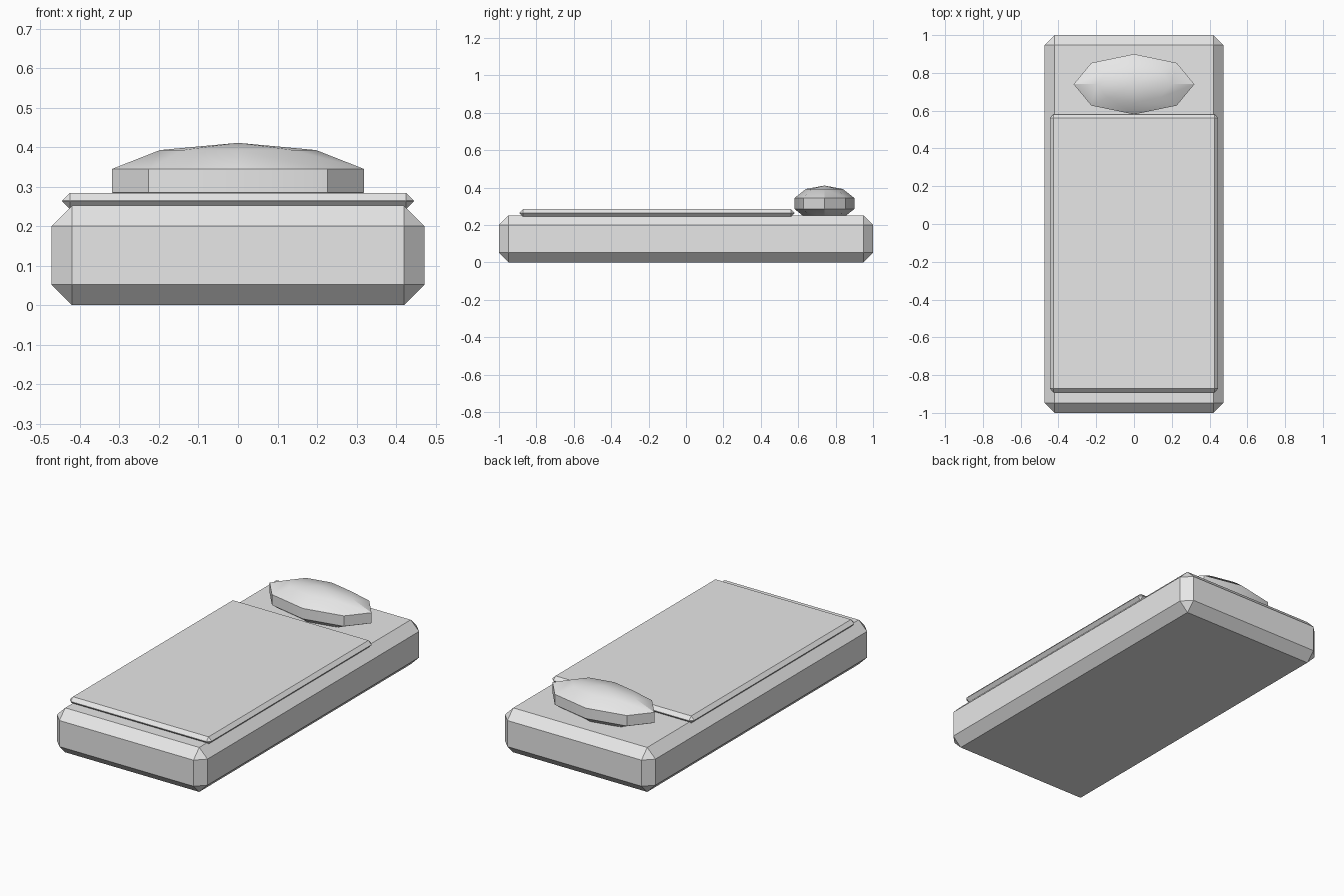
import bpy
import math

cube = bpy.data.objects.get("Cube")
if cube:
    bpy.data.objects.remove(cube, do_unlink=True)

# Single grey material
grey = bpy.data.materials.new("light_grey")
grey.use_nodes = True
GREY = (0.8, 0.8, 0.8, 1)
grey.diffuse_color = GREY
grey.node_tree.nodes["Principled BSDF"].inputs["Base Color"].default_value = GREY


def finish(obj, name):
    obj.name = name
    obj.data.materials.append(grey)
    bpy.ops.object.transform_apply(location=False, rotation=False, scale=True)
    bpy.ops.object.shade_smooth_by_angle(angle=math.radians(30))


def chamfered_box(name, size, centre, chamfer):
    bpy.ops.mesh.primitive_cube_add(size=1, location=centre)
    obj = bpy.context.object
    obj.scale = size
    finish(obj, name)
    bevel = obj.modifiers.new("chamfer", 'BEVEL')
    bevel.width = chamfer
    bevel.segments = 1
    bevel.use_clamp_overlap = False
    bpy.ops.object.modifier_apply(modifier=bevel.name)
    bpy.ops.object.shade_flat()
    return obj


# Mattress slab and the thin blanket lying on it
chamfered_box("mattress", (0.945, 2, 0.252), (0, 0, 0.126), 0.052)
chamfered_box("blanket", (0.89, 1.472, 0.041), (0, -0.155, 0.264), 0.0195)

# Pillow: squashed low-poly sphere at the head end
bpy.ops.mesh.primitive_uv_sphere_add(segments=8, ring_count=5, radius=1,
                                     location=(0, 0.74, 0.315))
pillow = bpy.context.object
pillow.scale = (0.336, 0.168, 0.096)
finish(pillow, "pillow")
